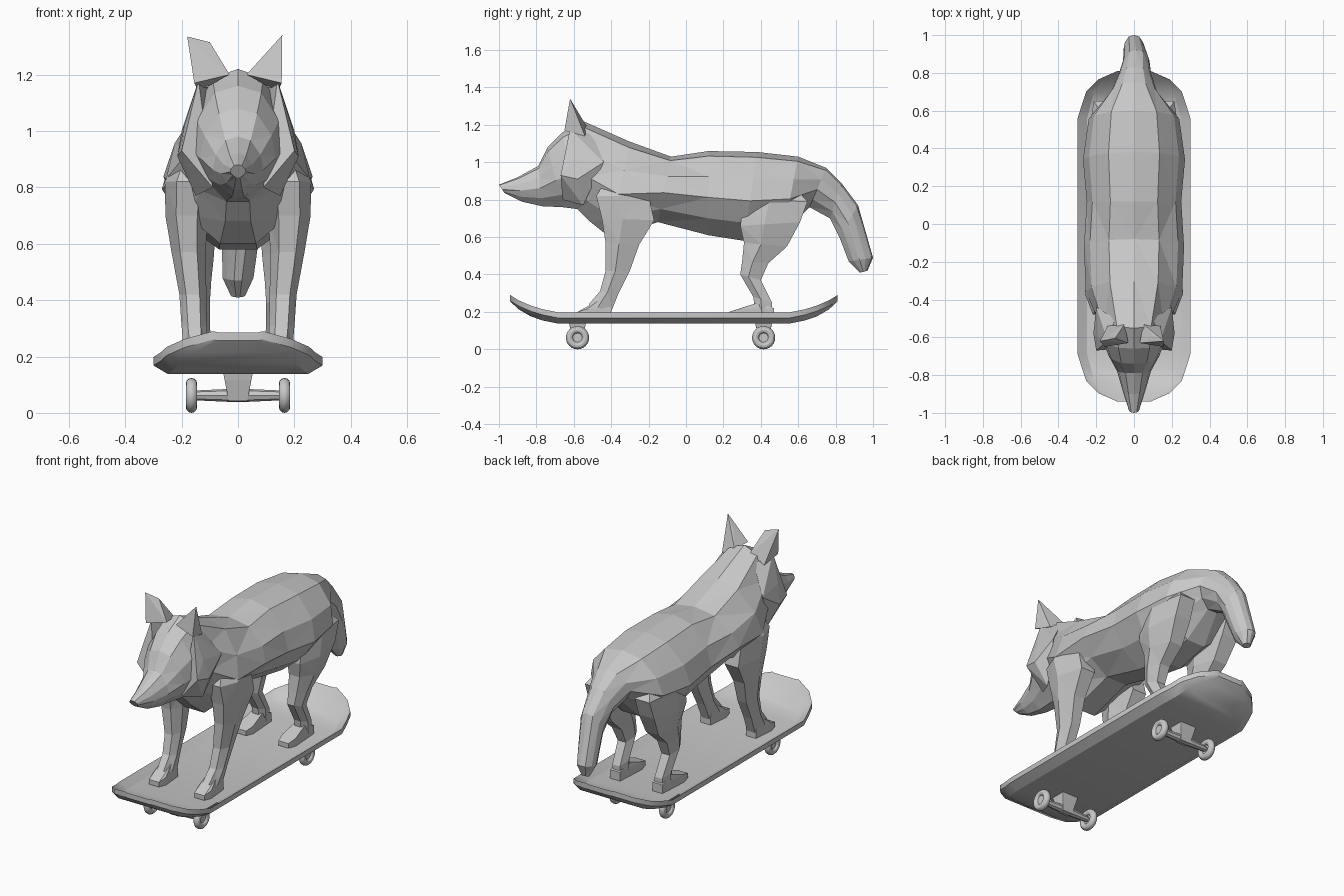
import bpy
import bmesh
import math

default_cube = bpy.data.objects.get("Cube")
if default_cube:
    bpy.data.objects.remove(default_cube, do_unlink=True)

grey = bpy.data.materials.new("plain grey")
grey.use_nodes = True
grey.diffuse_color = (0.58, 0.58, 0.58, 1)
grey.node_tree.nodes["Principled BSDF"].inputs["Base Color"].default_value = grey.diffuse_color


def finish(name, bm):
    """Turn a bmesh into a flat shaded object with the shared material."""
    bmesh.ops.recalc_face_normals(bm, faces=bm.faces)
    mesh = bpy.data.meshes.new(name)
    bm.to_mesh(mesh)
    bm.free()
    mesh.materials.append(grey)
    obj = bpy.data.objects.new(name, mesh)
    bpy.context.collection.objects.link(obj)
    return obj


def skin(name, rings, facet=True):
    """Bridge equal rings of points and cap both ends."""
    bm = bmesh.new()
    loops = [[bm.verts.new(p) for p in ring] for ring in rings]
    count = len(loops[0])
    for a, b in zip(loops, loops[1:]):
        for i in range(count):
            j = (i + 1) % count
            bm.faces.new((a[i], a[j], b[j], b[i]))
    bm.faces.new(loops[0])
    bm.faces.new(loops[-1])
    if facet:
        bmesh.ops.triangulate(bm, faces=bm.faces, quad_method='SHORT_EDGE')
    return finish(name, bm)


def loft(name, stations, profile):
    """Each station spans from point a to point b in the side plane,
    with a half width and an x centre; profile gives (t, width factor)."""
    rings = []
    for ya, za, yb, zb, width, centre in stations:
        def point(t, f):
            return (centre + width * f, ya + (yb - ya) * t, za + (zb - za) * t)
        right = [point(t, f) for t, f in profile]
        left = [point(t, -f) for t, f in reversed(profile) if f]
        rings.append(right + left)
    return skin(name, rings)


def hull(name, points):
    bm = bmesh.new()
    verts = [bm.verts.new(p) for p in points]
    result = bmesh.ops.convex_hull(bm, input=verts)
    spare = [v for v in result["geom_interior"] if isinstance(v, bmesh.types.BMVert)]
    bmesh.ops.delete(bm, geom=spare, context='VERTS')
    return finish(name, bm)


def mirrored(points, side):
    return [(x * side, y, z) for x, y, z in points]


def smooth(obj):
    """Smooth shading that keeps sharp edges."""
    bpy.ops.object.select_all(action='DESELECT')
    obj.select_set(True)
    bpy.context.view_layer.objects.active = obj
    bpy.ops.object.shade_smooth_by_angle()


# Wolf: snout, head, trunk and tail in one faceted loft
body_profile = [(0, 0), (0.06, 0.5), (0.3, 0.88), (0.55, 1), (0.8, 0.72), (1, 0.25)]
body = [
    (-1.0, 0.88, -0.97, 0.835, 0.028, 0),
    (-0.9, 0.92, -0.88, 0.79, 0.058, 0),
    (-0.79, 0.98, -0.77, 0.765, 0.09, 0),
    (-0.74, 1.08, -0.66, 0.76, 0.135, 0),
    (-0.66, 1.16, -0.58, 0.75, 0.165, 0),
    (-0.55, 1.22, -0.51, 0.68, 0.18, 0),
    (-0.3, 1.11, -0.41, 0.6, 0.255, 0),
    (-0.08, 1.03, -0.15, 0.68, 0.265, 0),
    (0.12, 1.06, 0.12, 0.61, 0.25, 0),
    (0.38, 1.055, 0.31, 0.58, 0.27, 0),
    (0.6, 1.03, 0.52, 0.62, 0.24, 0),
    (0.75, 0.97, 0.66, 0.76, 0.122, 0),
    (0.83, 0.89, 0.77, 0.7, 0.085, 0.005),
    (0.92, 0.77, 0.82, 0.6, 0.07, 0.012),
    (1.0, 0.49, 0.87, 0.47, 0.055, 0),
    (0.97, 0.42, 0.93, 0.41, 0.025, 0),
]
loft("wolf_body", body, body_profile)

# Legs, paws, ears and cheek ruffs, repeated on both sides
leg_profile = [(0, 0.5), (0.4, 1), (1, 0.6)]
front_leg = [
    (-0.4, 0.95, -0.26, 0.93, 0.03, 0.16),
    (-0.48, 0.82, -0.2, 0.82, 0.085, 0.175),
    (-0.45, 0.7, -0.17, 0.69, 0.075, 0.182),
    (-0.43, 0.57, -0.25, 0.56, 0.06, 0.175),
    (-0.43, 0.42, -0.3, 0.42, 0.048, 0.16),
    (-0.46, 0.31, -0.36, 0.3, 0.045, 0.155),
    (-0.52, 0.24, -0.4, 0.2, 0.043, 0.15),
]
hind_leg = [
    (0.4, 0.9, 0.55, 0.9, 0.03, 0.13),
    (0.31, 0.8, 0.65, 0.79, 0.08, 0.165),
    (0.29, 0.66, 0.61, 0.68, 0.085, 0.165),
    (0.31, 0.57, 0.54, 0.55, 0.07, 0.155),
    (0.3, 0.47, 0.44, 0.46, 0.055, 0.15),
    (0.29, 0.4, 0.4, 0.37, 0.045, 0.145),
    (0.36, 0.28, 0.46, 0.25, 0.042, 0.14),
    (0.37, 0.2, 0.46, 0.18, 0.04, 0.14),
]


def paw(centre, toe, heel, top):
    """Wedge paw with a thin toe edge and a raised ankle."""
    ankle = toe + (heel - toe) * 0.65
    points = []
    for s in (-1, 1):
        wide, narrow = centre + s * 0.045, centre + s * 0.033
        points += [(narrow, heel, 0.168), (wide, toe + 0.05, 0.168),
                   (wide, toe + 0.05, 0.215), (narrow, toe, 0.172),
                   (narrow, toe, 0.2), (narrow, ankle, top), (narrow, heel, 0.22)]
    return points


ear_base = [(0.155, -0.65, 1.17), (0.03, -0.63, 1.2), (0.05, -0.53, 1.19),
            (0.14, -0.54, 1.14)]
ear_tips = {"left": [(0.157, -0.62, 1.34), (0.1, -0.59, 1.27)],
            "right": [(0.18, -0.62, 1.335), (0.1, -0.605, 1.315), (0.16, -0.6, 1.27)]}
ruff = [(0.2, -0.67, 0.93), (0.215, -0.58, 0.91), (0.14, -0.62, 1.18),
        (0.15, -0.55, 0.77), (0.2, -0.44, 1.0), (0.09, -0.66, 0.8),
        (0.19, -0.6, 1.02), (0.1, -0.5, 1.15)]
for side, label in ((1, "left"), (-1, "right")):
    for part, stations in (("front_leg", front_leg), ("hind_leg", hind_leg)):
        loft(f"{label}_{part}", [s[:-1] + (s[-1] * side,) for s in stations], leg_profile)
    for part, points in (("front_paw", paw(0.15, -0.58, -0.4, 0.265)),
                         ("hind_paw", paw(0.14, 0.23, 0.47, 0.25)),
                         ("ear", ear_base + ear_tips[label]), ("cheek_ruff", ruff)):
        hull(f"{label}_{part}", mirrored(points, side))

# Skateboard deck: dished board, the dish fading out at the upturned ends
half = [(0.62, 0, 0.3, 0.03), (0.7, 0.016, 0.275, 0.03), (0.765, 0.036, 0.253, 0.028),
        (0.83, 0.064, 0.19, 0.018), (0.875, 0.092, 0.088, 0.004)]
outline = [(-y, z, w, dish) for y, z, w, dish in reversed(half)] + half
section = [(1, 0, 0), (0.83, 1, 0), (-0.83, 1, 0), (-1, 0, 0),
           (-1, 0, 1), (-0.83, 1, 1), (0.83, 1, 1), (1, 0, 1)]
smooth(skin("deck", [[(w * u, y - 0.065, 0.198 + z - dish * a - 0.03 * b)
                      for u, a, b in section]
                     for y, z, w, dish in outline], facet=False))

# Trucks and wheels
for end, y in (("front", -0.58), ("rear", 0.415)):
    post = []
    for s in (-1, 1):
        for t in (-1, 1):
            post += [(s * 0.052, y + t * 0.045, 0.14), (s * 0.045, y + t * 0.04, 0.115),
                     (s * 0.033, y + t * 0.02, 0.042)]
    hull(f"{end}_truck_post", post)

    axle = []
    for x, r in ((-0.168, 0.014), (-0.14, 0.018), (-0.03, 0.023),
                 (0.03, 0.023), (0.14, 0.018), (0.168, 0.014)):
        axle.append([(x, y + r * math.cos(k * math.pi / 4), 0.062 + r * math.sin(k * math.pi / 4))
                     for k in range(8)])
    skin(f"{end}_axle", axle, facet=False)

    for side, label in ((1, "left"), (-1, "right")):
        place = dict(location=(side * 0.165, y, 0.062), rotation=(0, math.pi / 2, 0))
        bpy.ops.mesh.primitive_torus_add(
            major_segments=24, minor_segments=12, major_radius=0.042, minor_radius=0.02, **place)
        wheel = bpy.context.object
        wheel.name = f"{end}_{label}_wheel"
        bpy.ops.mesh.primitive_cylinder_add(vertices=16, radius=0.03, depth=0.018, **place)
        hub = bpy.context.object
        hub.name = f"{end}_{label}_hub"
        for obj in (wheel, hub):
            obj.data.materials.append(grey)
            smooth(obj)
